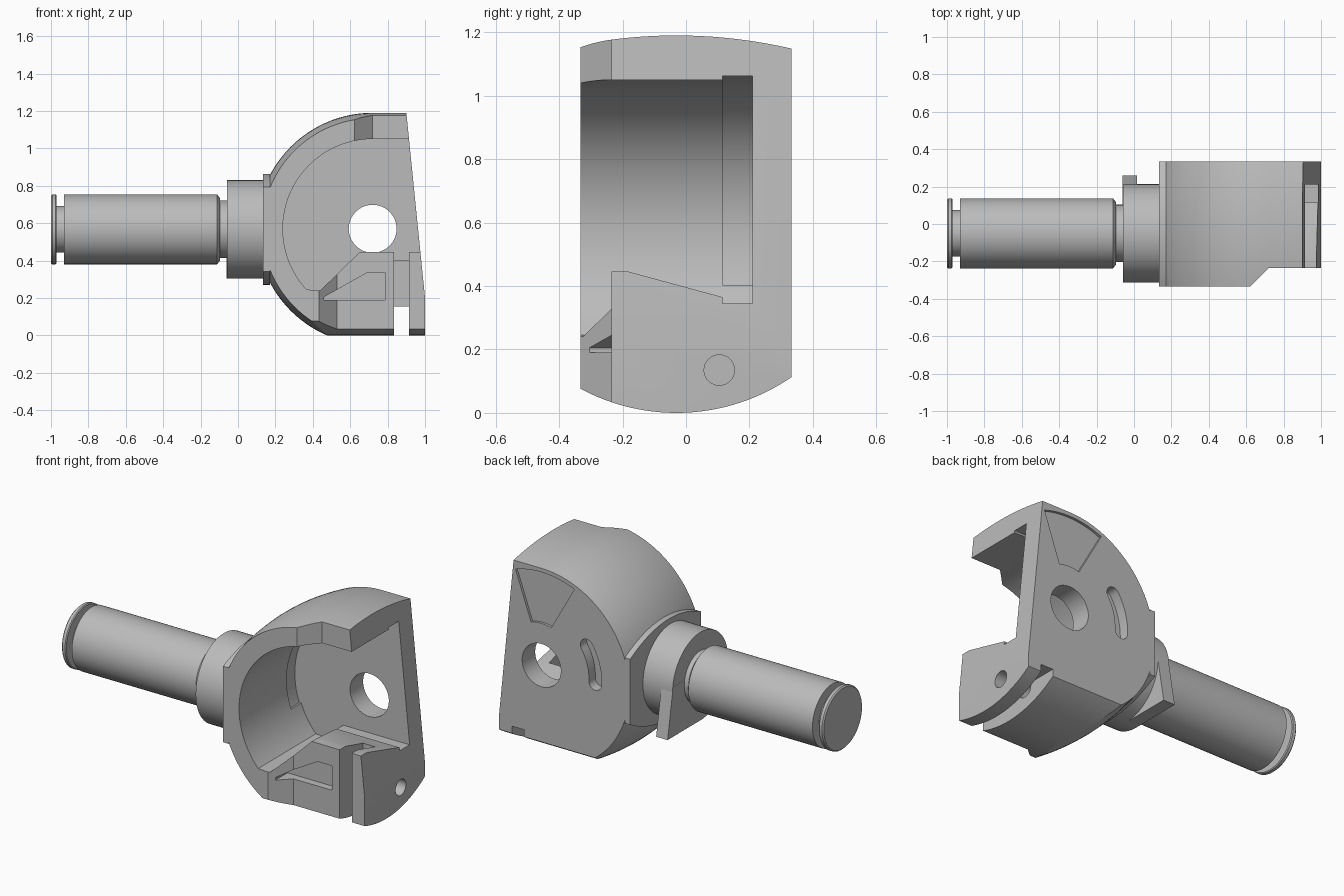
import bpy, bmesh, math
from mathutils import Vector

default_cube = bpy.data.objects.get("Cube")
if default_cube:
    bpy.data.objects.remove(default_cube, do_unlink=True)

grey = bpy.data.materials.new("plain grey")
grey.use_nodes = True
grey.diffuse_color = (0.5, 0.5, 0.5, 1)
grey.node_tree.nodes["Principled BSDF"].inputs["Base Color"].default_value = (0.5, 0.5, 0.5, 1)

PIVOT = (0.72, 0.57)   # x, z centre of the rounded housing
SHAFT = (-0.05, 0.567)  # y, z centre of the shaft
HALF = 0.333           # half depth of the housing
BULGE = -0.03          # y of the widest section


def finish(name, bm):
    bmesh.ops.recalc_face_normals(bm, faces=bm.faces[:])
    mesh = bpy.data.meshes.new(name)
    bm.to_mesh(mesh)
    bm.free()
    mesh.materials.append(grey)
    obj = bpy.data.objects.new(name, mesh)
    bpy.context.collection.objects.link(obj)
    return obj


def loft(name, rings):
    """Skin a list of equal closed rings and cap both ends."""
    bm = bmesh.new()
    rows = [[bm.verts.new(p) for p in ring] for ring in rings]
    count = len(rows[0])
    for low, high in zip(rows, rows[1:]):
        for i in range(count):
            j = (i + 1) % count
            bm.faces.new((low[i], low[j], high[j], high[i]))
    bm.faces.new(rows[0])
    bm.faces.new(rows[-1])
    return finish(name, bm)


def prism(name, outline, start, end, axis="y"):
    """Extrude an xz outline along y, or a yz outline along x."""
    def place(p, d):
        return Vector((p[0], d, p[1])) if axis == "y" else Vector((d, p[0], p[1]))
    return loft(name, [[place(p, d) for p in outline] for d in (start, end)])


def box(name, x, y, z):
    return prism(name, [(x[0], z[0]), (x[1], z[0]), (x[1], z[1]), (x[0], z[1])], *y)


def arc(radius, first, last, steps, centre=PIVOT):
    angles = [math.radians(first + (last - first) * i / steps) for i in range(steps + 1)]
    return [(centre[0] + radius * math.cos(a), centre[1] + radius * math.sin(a)) for a in angles]


def circle(radius, centre, steps=64):
    return arc(radius, 0, 360, steps, centre)[:-1]


def boolean(target, tool, operation="DIFFERENCE"):
    mod = target.modifiers.new(operation, "BOOLEAN")
    mod.operation, mod.solver, mod.object = operation, "EXACT", tool
    graph = bpy.context.evaluated_depsgraph_get()
    result = bpy.data.meshes.new_from_object(target.evaluated_get(graph))
    target.modifiers.clear()
    target.data = result
    bpy.data.objects.remove(tool, do_unlink=True)


def spread(steps):
    return [-HALF + 2 * HALF * i / steps for i in range(steps + 1)]


# Housing: barrel-shaped shell, straight to the right of the pivot
def section(y):
    r = 0.62 - 0.035 * ((y - BULGE) / HALF) ** 2
    outline = [(1.3, PIVOT[1] + r)] + arc(r, 90, 270, 64) + [(1.3, PIVOT[1] - r)]
    return [(x, y, z) for x, z in outline]


housing = loft("housing", [section(y) for y in spread(16)])

# Trim the flat shaft side, the leaning open side and the curved underside
trim = [(0.165, -0.2), (1, -0.2), (1, 0.2), (0.88, 1.39), (0.165, 1.39)]
boolean(housing, prism("side_trim", trim, -1, 1), "INTERSECT")
belly_radius = 0.64
belly = arc(belly_radius, 225, 315, 40, (BULGE, belly_radius))
boolean(housing, prism("belly_trim", belly + [(0.6, 1.4), (-0.6, 1.4)], -1, 2, "x"), "INTERSECT")


# Bowl opening to the front, with a ramped block left standing at the bottom
bowl = arc(0.48, 90, 222.6, 64) + [(0.44, 0.24), (0.65, 0.445), (1.3, 0.445), (1.3, 1.05)]
boolean(housing, prism("bowl_cut", bowl, -1, 0.21))
groove = arc(0.492, 90, 200, 48) + [(1.3, 0.5), (1.3, 1.062)]
boolean(housing, prism("groove_cut", groove, 0.115, 0.21))
floor = [(-0.18, 0.445), (0.115, 0.365), (0.115, 0.345), (0.21, 0.345), (0.21, 0.6), (-0.18, 0.6)]
boolean(housing, prism("floor_cut", floor, 0.545, 1.3, "x"))


# Front rim set back beyond a slanted step, above and below
def step_cut(x, low, high):
    rings = [[(x + 0.1, -0.235, z), (1.5, -0.235, z), (1.5, -0.5, z), (x - 0.165, -0.5, z)]
             for z in (low, high)]
    boolean(housing, loft("step_cut", rings))


step_cut(0.62, 0.7, 1.4)
step_cut(0.43, -0.2, 0.6)

# Clamp slot in the block, open right through at the bottom
boolean(housing, box("slot_low", (0.835, 0.915), (-1, 1), (-0.3, 0.155)))
boolean(housing, box("slot_high", (0.835, 0.915), (-1, -0.015), (0.1, 0.6)))

# Shallow pocket in the block
pocket = [(0.46, 0.19), (0.785, 0.19), (0.785, 0.335), (0.69, 0.335), (0.46, 0.205)]
boolean(housing, prism("pocket_cut", pocket, -0.5, -0.19))

# Pivot hole and clamp screw hole
boolean(housing, prism("pivot_cut", circle(0.128, PIVOT), -0.2, 1))
boolean(housing, prism("screw_cut", circle(0.048, (0.105, 0.135), 32), 0.72, 1.2, "x"))

# Curved slot and fan-shaped recess on the back
mid, width, low, high = 0.355, 0.042, 147, 182


def slot_end(angle, turn):
    return arc(width, angle + turn, angle + turn + 180, 12, arc(mid, angle, angle, 1)[0])


kidney = (arc(mid + width, low, high, 16) + slot_end(high, 0)[1:-1]
          + arc(mid - width, high, low, 16) + slot_end(low, 180)[1:-1])
boolean(housing, prism("curved_slot_cut", kidney, HALF - 0.06, 1))
fan = arc(0.555, 72, 113, 20) + arc(0.25, 105, 74, 10)
boolean(housing, prism("fan_cut", fan, HALF - 0.015, 1))

# Flange between housing and collar
crown = [(y, 0.297 - 0.085 * ((y - BULGE) / HALF) ** 2) for y in spread(24)]
rim = [(y, SHAFT[1] + h) for y, h in crown] + [(y, SHAFT[1] - h) for y, h in reversed(crown)]
flange = prism("flange", rim, 0.135, 0.17, "x")

# Collar with its locating key
collar = prism("collar", circle(0.263, SHAFT), -0.06, 0.14, "x")
key_outline = [(SHAFT[0], 0.305), (0.26, 0.305), (0.208, 0.6), (SHAFT[0], 0.6)]
key = prism("collar_key", key_outline, -0.0605, 0.015, "x")

# Shaft with end groove and neck
profile = [(-1, 0.18), (-0.993, 0.187), (-0.975, 0.187), (-0.97, 0.182), (-0.97, 0.125),
           (-0.93, 0.125), (-0.93, 0.187), (-0.112, 0.187), (-0.095, 0.165),
           (-0.095, 0.153), (-0.05, 0.153)]
shaft = loft("shaft", [[(x, y, z) for y, z in circle(r, SHAFT)] for x, r in profile])

# Smooth round surfaces, keep edges crisp
bpy.ops.object.select_all(action="DESELECT")
for part in (housing, flange, collar, key, shaft):
    part.select_set(True)
bpy.context.view_layer.objects.active = housing
bpy.ops.object.shade_smooth_by_angle(angle=math.radians(20))
